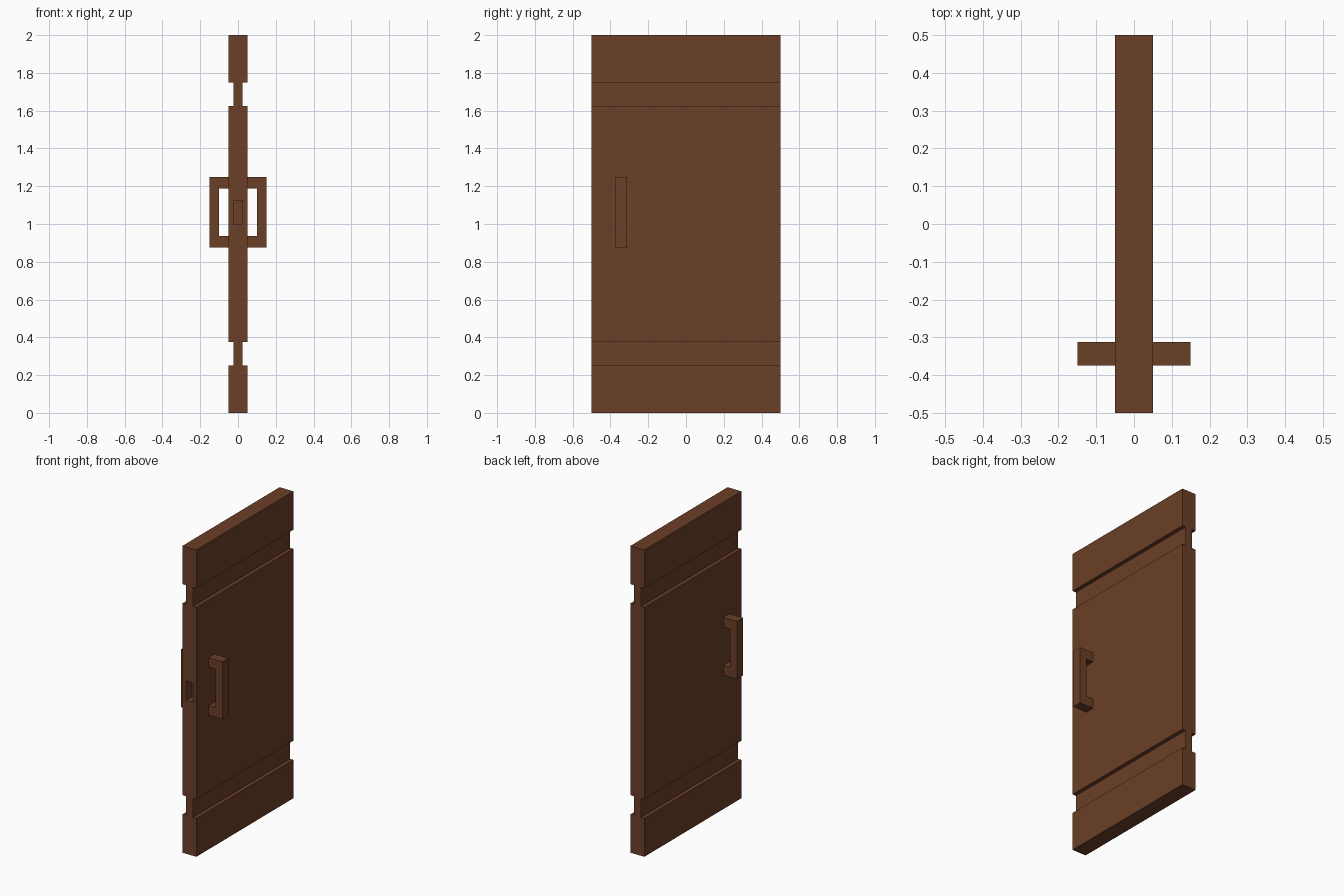
import bpy

if "Cube" in bpy.data.objects:
    bpy.data.objects.remove(bpy.data.objects["Cube"])

wood = bpy.data.materials.new("brown wood")
wood.diffuse_color = (0.147, 0.05, 0.02, 1)
wood.use_nodes = True
wood.node_tree.nodes["Principled BSDF"].inputs["Base Color"].default_value = wood.diffuse_color


def prism(name, outline, axis, lo, hi):
    """Extrude an outline of (a, z) points along axis 'x' or 'y'."""
    place = (lambda a, z, d: (a, d, z)) if axis == "y" else (lambda a, z, d: (d, a, z))
    n = len(outline)
    verts = [place(a, z, d) for d in (lo, hi) for a, z in outline]
    faces = [tuple(range(n)), tuple(range(2 * n - 1, n - 1, -1))]
    faces += [(i, i + n, (i + 1) % n + n, (i + 1) % n) for i in range(n)]
    mesh = bpy.data.meshes.new(name)
    mesh.from_pydata(verts, [], faces)
    obj = bpy.data.objects.new(name, mesh)
    bpy.context.collection.objects.link(obj)
    mesh.materials.append(wood)
    bpy.context.view_layer.objects.active = obj
    bpy.ops.object.mode_set(mode="EDIT")
    bpy.ops.mesh.select_all(action="SELECT")
    bpy.ops.mesh.normals_make_consistent(inside=False)
    bpy.ops.object.mode_set(mode="OBJECT")
    return obj


# Door panel: side profile with a groove near the bottom and the top
T, G = 0.05, 0.025
right = [(T, 0), (T, .25), (G, .25), (G, .375), (T, .375),
         (T, 1.625), (G, 1.625), (G, 1.75), (T, 1.75), (T, 2)]
door = prism("door_panel", right + [(-x, z) for x, z in reversed(right)], "y", -.5, .5)

# Latch pocket in the front edge
cutter = prism("latch_cutter", [(-G, 1), (G, 1), (G, 1.125), (-G, 1.125)], "y", -.6, -.4375)
cutter.hide_render = True
cutter.hide_viewport = True
cut = door.modifiers.new("latch_pocket", "BOOLEAN")
cut.operation = "DIFFERENCE"
cut.solver = "EXACT"
cut.object = cutter

# Pull handles on both faces
for side, s in (("right", 1), ("left", -1)):
    c_shape = [(T, .875), (.15, .875), (.15, 1.25), (T, 1.25),
               (T, 1.1875), (.1, 1.1875), (.1, .9375), (T, .9375)]
    prism(side + "_handle", [(s * x, z) for x, z in c_shape], "y", -.375, -.3125)
